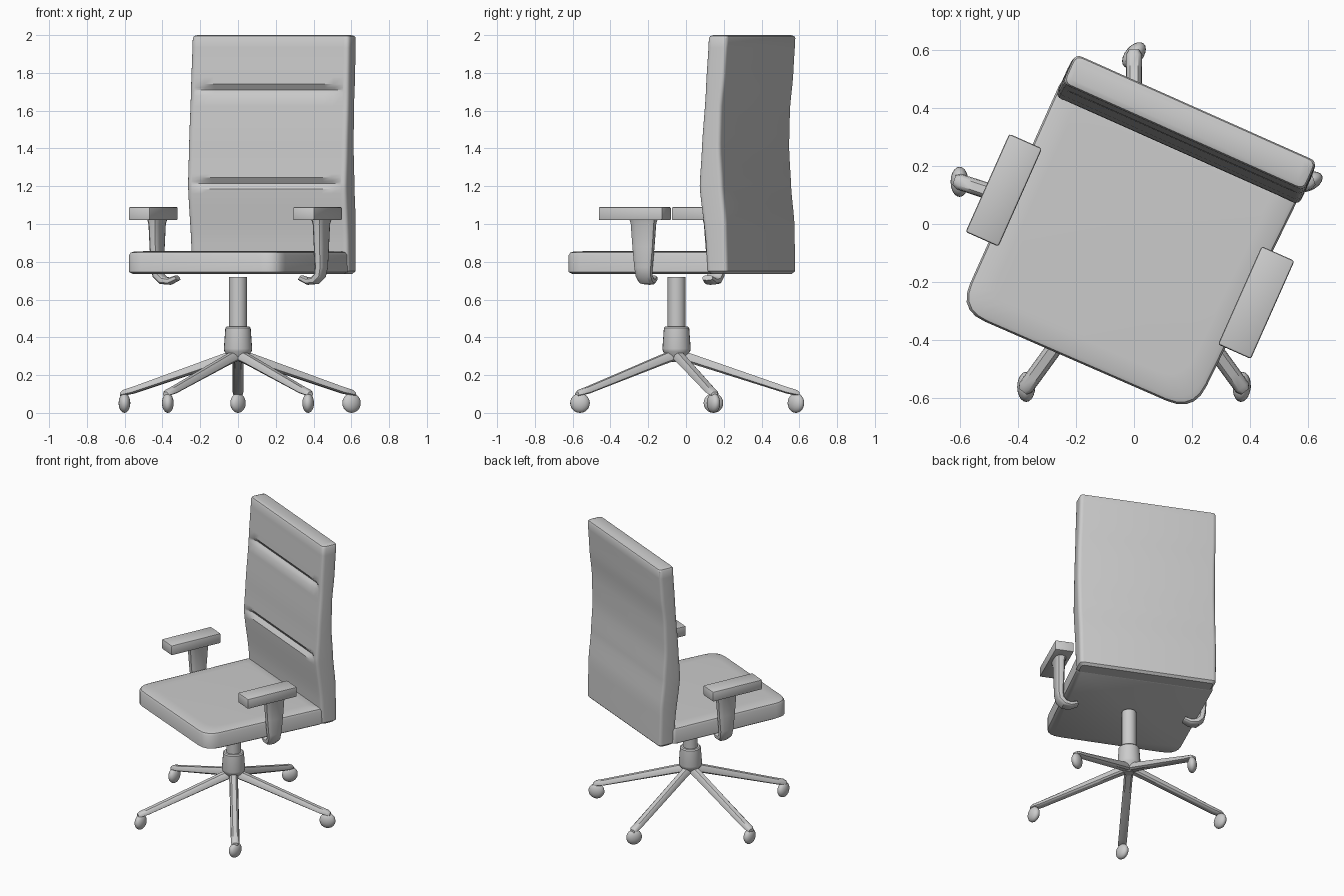
import bpy, bmesh, math
from mathutils import Vector, Matrix

if "Cube" in bpy.data.objects:
    bpy.data.objects.remove(bpy.data.objects["Cube"])

TURN = -math.radians(24)      # upper chair is swivelled on its base
BASE = Vector((0, -0.05, 0))  # column axis

grey = bpy.data.materials.new("plain grey")
grey.diffuse_color = (0.6, 0.6, 0.6, 1)
grey.use_nodes = True
grey.node_tree.nodes["Principled BSDF"].inputs["Base Color"].default_value = grey.diffuse_color


def finish(name, bm, turn=0.0, angle=35):
    bmesh.ops.recalc_face_normals(bm, faces=bm.faces)
    me = bpy.data.meshes.new(name)
    bm.to_mesh(me)
    bm.free()
    ob = bpy.data.objects.new(name, me)
    bpy.context.collection.objects.link(ob)
    ob.rotation_euler.z = turn
    me.materials.append(grey)
    bpy.ops.object.select_all(action='DESELECT')
    ob.select_set(True)
    bpy.context.view_layer.objects.active = ob
    bpy.ops.object.shade_smooth_by_angle(angle=math.radians(angle))
    return ob


def loft(name, rings, turn=0.0, angle=35):
    """Skin a list of equal-length point rings and cap both ends."""
    bm = bmesh.new()
    vs = [[bm.verts.new(p) for p in ring] for ring in rings]
    n = len(vs[0])
    for a, b in zip(vs, vs[1:]):
        for i in range(n):
            j = (i + 1) % n
            bm.faces.new((a[i], a[j], b[j], b[i]))
    bm.faces.new(vs[0][::-1])
    bm.faces.new(vs[-1])
    return finish(name, bm, turn, angle)


def fillet(corners, steps=5):
    """Round a polygon given as (x, y, radius)."""
    out = []
    n = len(corners)
    for i, (x, y, r) in enumerate(corners):
        p = Vector((x, y))
        a = p + (Vector(corners[i - 1][:2]) - p).normalized() * r
        b = p + (Vector(corners[(i + 1) % n][:2]) - p).normalized() * r
        for k in range(steps + 1):
            t = k / steps
            out.append(a * (1 - t) ** 2 + p * 2 * t * (1 - t) + b * t ** 2)
    return out


def interp(table, z):
    for (z0, a), (z1, b) in zip(table, table[1:]):
        if z <= z1:
            t = (z - z0) / (z1 - z0)
            t = t * t * (3 - 2 * t) * 0.4 + t * 0.6
            return a + (b - a) * t
    return table[-1][1]


# Seat cushion
def seat_ring(z, d):
    pts = fillet([(-0.433 + d, -0.517 + d, 0.1), (0.452 - d, -0.51 + d, 0.1),
                  (0.484 - d, 0.36 - d, 0.03), (-0.43 + d, 0.36 - d, 0.03)])
    return [(p.x, p.y, z) for p in pts]


loft("seat", [seat_ring(z, d) for z, d in
              [(0.735, 0.015), (0.745, 0), (0.835, 0), (0.848, 0.006),
               (0.854, 0.02), (0.857, 0.08)]], TURN)

# Backrest: wavy side profile, with two stitched creases on the front
FRONT = [(0.735, 0.335), (0.9, 0.326), (1.2, 0.291), (1.4, 0.304), (1.7, 0.326), (2.0, 0.343)]
BACK = [(0.735, 0.453), (1.0, 0.447), (1.2, 0.427), (1.4, 0.415), (1.6, 0.42), (1.8, 0.441), (2.0, 0.454)]
CREASES = (1.215, 1.71)


def back_ring(z, d):
    f, b = interp(FRONT, z) + d, interp(BACK, z) - d
    w = 0.455 + 0.005 * math.sin((z - 0.735) / 1.265 * math.pi) - d
    groove = sum(0.022 * max(0, 1 - abs(z - c) / 0.03) for c in CREASES)
    pts = [(p.x, p.y) for p in fillet([(w, f, 0.025), (w, b, 0.025), (-w, b, 0.025), (-w, f, 0.025)], 4)]
    for i in range(-8, 9):
        u = i / 8 * (w - 0.03)
        inner = 1 if abs(i) < 8 else 0
        pts.append((u, f + groove * inner))
    return [(x + 0.033, y, z) for x, y in pts]


levels = [0.75 + 1.235 * i / 24 for i in range(25)]
levels = [z for z in levels if all(abs(z - c) > 0.035 for c in CREASES)]
for c in CREASES:
    levels += [c - 0.03, c - 0.012, c, c + 0.012, c + 0.03]
rings = [back_ring(0.735, 0.015)] + [back_ring(z, 0) for z in sorted(levels)]
rings += [back_ring(1.995, 0.005), back_ring(2.0, 0.018)]
loft("backrest", rings, TURN)

# Armrests: pad plus a post that hooks under the seat
POST = [  # inward shift, z, tilt, width, depth
    (0, 1.03, 0, 0.085, 0.155), (0, 1.0, 0, 0.066, 0.14), (0, 0.88, 0, 0.058, 0.122),
    (0, 0.77, 0, 0.052, 0.1), (0.008, 0.728, 25, 0.05, 0.092), (0.035, 0.702, 60, 0.046, 0.085),
    (0.075, 0.697, 95, 0.038, 0.075), (0.118, 0.715, 120, 0.03, 0.06)]
for side, label in ((-1, "left"), (1, "right")):
    cu = 0.019 + side * 0.476
    bm = bmesh.new()
    bmesh.ops.create_cube(bm, size=1, matrix=Matrix.Translation((cu, -0.076, 1.055))
                          @ Matrix.Diagonal((0.124, 0.37, 0.07, 1)))
    bmesh.ops.bevel(bm, geom=bm.edges[:], offset=0.008, segments=2, profile=0.5, affect='EDGES')
    finish(label + "_arm_pad", bm, TURN)
    rings = []
    for shift, z, tilt, w, d in POST:
        t = math.radians(tilt)
        ring = []
        for k in range(16):
            a = k * math.tau / 16
            x, y = math.cos(a), math.sin(a)
            x = math.copysign(abs(x) ** 0.7, x) * w / 2
            y = math.copysign(abs(y) ** 0.7, y) * d / 2
            ring.append((cu - side * (shift - x * math.cos(t)), -0.026 + y,
                         z - x * math.sin(t)))
        rings.append(ring)
    loft(label + "_arm_post", rings, TURN)


# Gas column and hub
def round_part(name, sections, sides=24):
    loft(name, [[BASE + Vector((r * math.cos(k * math.tau / sides), r * math.sin(k * math.tau / sides), z))
                 for k in range(sides)] for z, r in sections])


round_part("column", [(0.42, 0.047), (0.72, 0.047)])
round_part("hub", [(0.27, 0.03), (0.325, 0.072), (0.34, 0.075), (0.45, 0.067), (0.457, 0.06)])

# Five-star base with swivelled castors
LEG = [  # radius, z, width, height
    (0.02, 0.305, 0.06, 0.055), (0.1, 0.28, 0.056, 0.052), (0.58, 0.121, 0.056, 0.036),
    (0.635, 0.107, 0.054, 0.03), (0.652, 0.1, 0.035, 0.02)]
SWIVEL = (25, 50, 90, 90, 85)
for i in range(5):
    a = math.radians(18 + 72 * i)
    out, tan = Vector((math.cos(a), math.sin(a), 0)), Vector((-math.sin(a), math.cos(a), 0))
    rings = []
    for r, z, w, h in LEG:
        shape = [(-0.5, -0.3), (-0.3, -0.5), (0.3, -0.5), (0.5, -0.3),
                 (0.45, 0.2), (0.25, 0.5), (-0.25, 0.5), (-0.45, 0.2)]
        rings.append([BASE + out * r + tan * (x * w) + Vector((0, 0, z + y * h)) for x, y in shape])
    loft(f"base_leg_{i + 1}", rings)
    bm = bmesh.new()
    spot = BASE + out * 0.632 + Vector((0, 0, 0.052))
    bmesh.ops.create_uvsphere(bm, u_segments=20, v_segments=12, radius=1,
                              matrix=Matrix.Translation(spot)
                              @ Matrix.Rotation(math.radians(SWIVEL[i]), 4, 'Z')
                              @ Matrix.Diagonal((0.052, 0.031, 0.052, 1)))
    finish(f"castor_{i + 1}", bm)
